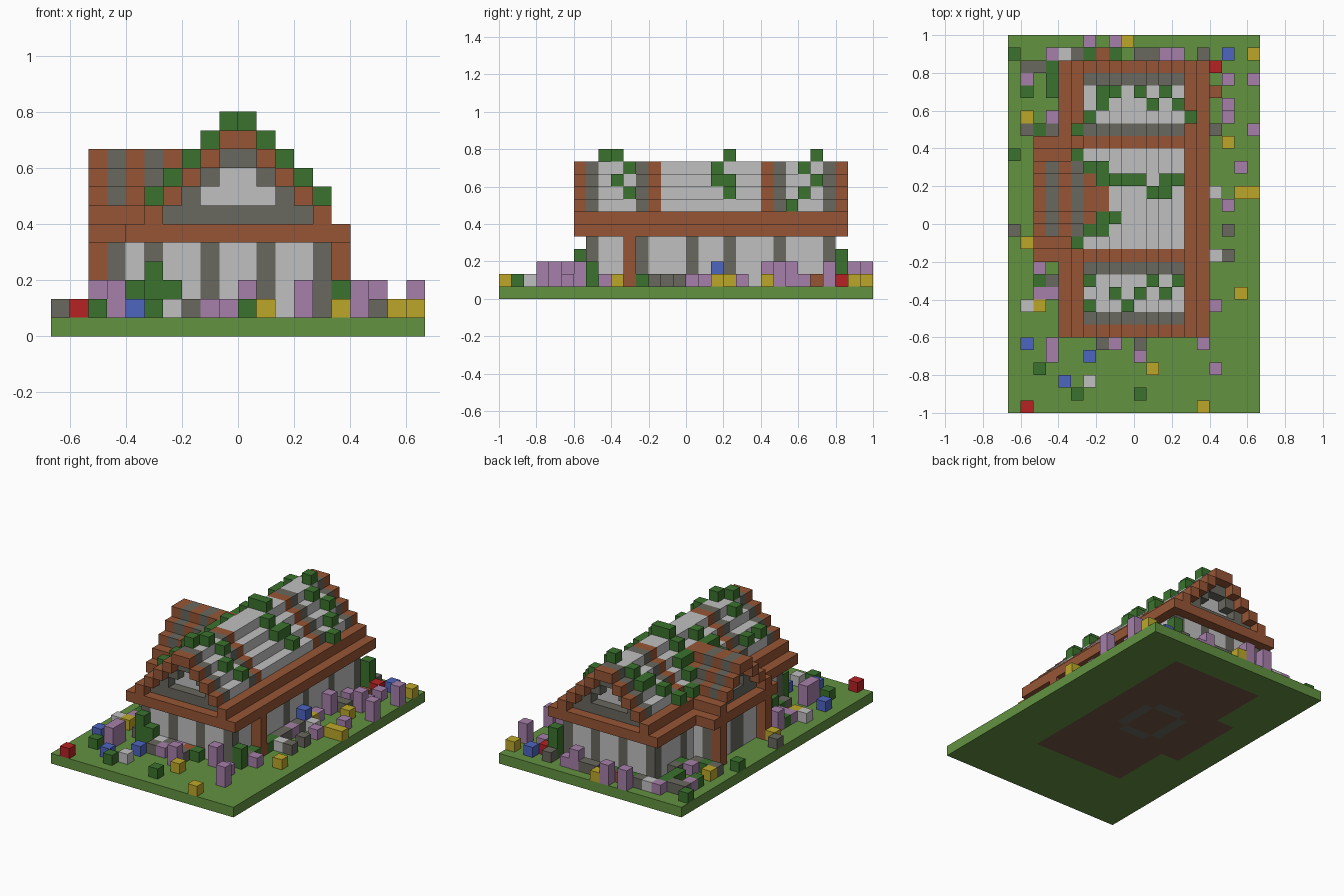
import bpy
import bmesh
from mathutils import Vector

if "Cube" in bpy.data.objects:
    bpy.data.objects.remove(bpy.data.objects["Cube"])

UNIT = 1 / 15  # edge of one block


def linear(c):
    c /= 255
    return c / 12.92 if c < 0.04 else ((c + 0.055) / 1.055) ** 2.4


def material(name, *rgb):
    mat = bpy.data.materials.new(name)
    mat.use_nodes = True
    col = [linear(c) for c in rgb] + [1]
    mat.diffuse_color = col
    bsdf = mat.node_tree.nodes["Principled BSDF"]
    bsdf.inputs["Base Color"].default_value = col
    bsdf.inputs["Roughness"].default_value = 0.9
    return mat


MATS = {
    "grass": material("grass green", 98, 146, 64),
    "brown": material("timber brown", 150, 85, 53),
    "grey": material("stone grey", 104, 103, 94),
    "light": material("plaster light grey", 192, 192, 192),
    "green": material("leaf green", 59, 114, 46),
    "purple": material("blossom purple", 166, 128, 170),
    "yellow": material("blossom yellow", 188, 167, 42),
    "blue": material("blossom blue", 77, 101, 192),
    "red": material("blossom red", 182, 34, 36),
    "floor": material("floor dark brown", 118, 88, 70),
}

blocks = {}  # block position -> (part, colour)


def fill(part, colour, xs, ys, zs):
    """Fill a cuboid of blocks; each span is a (first, last) pair or one index."""
    spans = [(s, s) if isinstance(s, int) else s for s in (xs, ys, zs)]
    (x0, x1), (y0, y1), (z0, z1) = spans
    for x in range(x0, x1 + 1):
        for y in range(y0, y1 + 1):
            for z in range(z0, z1 + 1):
                blocks[x, y, z] = (part, colour)


def both_x(x):
    return (x, -1 - x)


def both_y(y):
    return (y, 3 - y)


# Ground plate with the floor and hearth ring let into it
fill("ground", "grass", (-10, 9), (-15, 14), 0)
fill("floor", "floor", (-5, 4), (-8, 11), 0)
fill("floor", "floor", (-7, -6), (-2, 5), 0)
fill("hearth", "grey", (-3, 1), (0, 3), 0)
fill("hearth", "grey", (-2, 0), (-1, 4), 0)
fill("floor", "floor", (-2, 0), (0, 3), 0)

# Main walls with stone posts
for y in both_y(-8):
    fill("main_walls", "light", (-5, 4), y, (1, 4))
    for x in both_x(1) + both_x(4):
        fill("wall_posts", "grey", x, y, (1, 4))
for x in both_x(4):
    fill("main_walls", "light", x, (-7, 10), (1, 4))
    for y in both_y(-4) + both_y(0):
        fill("wall_posts", "grey", x, y, (1, 4))
fill("side_post", "brown", 5, -5, (1, 4))

# Wing walls, door and porch posts
for y in both_y(-2):
    fill("wing_walls", "light", -6, y, (1, 4))
    fill("wing_posts", "grey", -7, y, (1, 4))
    fill("porch_posts", "brown", -8, y, (1, 4))
fill("wing_walls", "light", -7, (-1, 4), (1, 4))
fill("wing_door", "grey", -7, (1, 2), (1, 4))


# Main roof: stepped slopes, striped along the ridge
def roof_colour(y):
    if y in both_y(-9) + both_y(-3):
        return "brown"
    if y in both_y(-8) + both_y(-4):
        return "grey"
    return "light"


for y in range(-9, 13):
    for step in range(6):
        for x in both_x(step):
            colour = "brown" if step > 3 else roof_colour(y)
            fill("main_roof", colour, x, y, 10 - step)
for x in both_x(4):
    fill("roof_plate", "brown", x, (-9, 12), 5)

# Main gables: eave beam, stone arch and plaster infill
for outer, middle, inner in ((-9, -8, -7), (12, 11, 10)):
    fill("eave_beam", "brown", (-6, 5), outer, 5)
    fill("eave_beam", "brown", (-5, 4), middle, 5)
    fill("gable_sill", "grey", (-4, 3), middle, 6)
    for step in range(4):
        for x in both_x(step):
            fill("gable_arch", "grey", x, middle, 9 - step)
    fill("gable_infill", "light", (-3, 2), inner, 7)
    fill("gable_infill", "light", (-2, 1), inner, 8)

# Wing roof: runs into the main slope, striped in brown and grey
for step in range(5):
    z = 9 - step
    for y in both_y(1 - step):
        for x in range(-8, z - 11):
            striped = z > 6 and x % 2 and x != -3
            fill("wing_roof", "grey" if striped else "brown", x, y, z)
        if step < 3:
            fill("wing_gable_arch", "grey", -7, y, z - 1)
fill("wing_beam", "brown", -8, (-3, 6), 5)
fill("wing_beam", "brown", -7, (-2, 5), 5)
fill("wing_sill", "grey", -7, (-1, 4), 6)
fill("wing_infill", "light", -6, (0, 3), 7)
fill("wing_infill", "light", -6, (1, 2), 8)


# Garden: each kind of plant or stone is a stack of blocks on the grass
def plant(part, colour, height, *spots):
    for x, y in spots:
        fill(part, colour, x, y, (1, height))


plant("tall_purple_flowers", "purple", 2,
      (-4, 14), (-2, 14), (2, 13), (9, 11), (7, 8), (9, 7), (5, 6), (-8, -4),
      (3, -9), (-7, -10), (-7, -11), (0, -11), (6, -12))
plant("purple_flowers", "purple", 1,
      (-7, 13), (3, 13), (-9, 11), (7, 11), (5, 9), (7, 9), (-7, 8), (5, 4), (8, 4),
      (7, 1), (5, 0), (-8, -6), (-7, -6), (6, -7), (-1, -9), (-2, -10), (5, -10))
plant("yellow_flowers", "yellow", 1,
      (-1, 14), (9, 13), (-9, 8), (7, 6), (5, 3), (8, 2), (9, 2), (-9, -2), (8, -6),
      (-8, -7), (1, -12), (5, -15))
plant("blue_flowers", "blue", 1, (7, 13), (-9, -10), (-4, -11), (-6, -13))
plant("tall_blue_flower", "blue", 2, (5, 2))
plant("red_flowers", "red", 1, (6, 12), (-9, -15))
plant("garden_stones", "grey", 1,
      (-5, 13), (0, 13), (1, 13), (5, 13), (-9, 12), (-8, 12), (-6, 9), (-9, 7),
      (-7, 7), (5, 7), (6, 7), (5, 1), (-10, -1), (5, -1), (7, -1), (5, -2), (7, -3),
      (-7, -5), (5, -7), (-6, -8), (-2, -9), (-3, -10), (0, -10))
plant("pale_stones", "light", 1,
      (-6, 13), (6, 2), (6, -3), (-9, -7), (-3, -9), (-4, -13))
plant("planters", "brown", 1, (-3, 13), (6, 10), (0, -9))
plant("bushes", "green", 1,
      (-10, 13), (-4, 13), (-2, 13), (-7, 12), (-7, 11), (-9, 10), (-7, 10), (-6, 8),
      (-8, 7), (-10, 5), (5, -3), (-6, -4), (5, -4), (-8, -5), (5, -6), (-6, -7),
      (1, -9), (-8, -12), (-5, -14), (0, -14))
plant("tall_bushes", "green", 2, (-6, -6), (5, -8), (-4, -9))
plant("climbers", "green", 3, (5, 12), (-5, -9))

# Roof moss: one block on top of the roof, listed row by row
MOSS = {
    10: (-3, -2, 0, 2), 9: (-3, 1, 3), 8: (-4, 4), 7: (-5,), 5: (-5,), 4: (-4, -3),
    3: (-3, -2, -1, 0, 2, 3), 2: (1, 2), 0: (-3, -2), -1: (-4, -3), -2: (-5,),
    -5: (-4, 1, 3), -6: (-2, 0, 2), -7: (-4, -1),
}
for y, xs in MOSS.items():
    for x in xs:
        top = max(bz for bx, by, bz in blocks if (bx, by) == (x, y))
        fill("roof_moss", "green", x, y, top + 1)

# Turn each part into a mesh of its exposed block faces
AXES = [Vector((1, 0, 0)), Vector((0, 1, 0)), Vector((0, 0, 1))]
parts = {}
for cell, (part, colour) in blocks.items():
    parts.setdefault(part, []).append((cell, colour))
for part, cells in parts.items():
    mesh = bpy.data.meshes.new(part)
    colours = sorted({c for _, c in cells})
    for c in colours:
        mesh.materials.append(MATS[c])
    bm = bmesh.new()
    for cell, colour in cells:
        centre = Vector(cell) + Vector((0.5, 0.5, 0.5))
        for i, axis in enumerate(AXES):
            for sign in (1, -1):
                n = axis * sign
                if tuple(int(a + b) for a, b in zip(cell, n)) in blocks:
                    continue
                u, v = AXES[(i + 1) % 3] * sign / 2, AXES[(i + 2) % 3] / 2
                mid = centre + n / 2
                ring = (mid - u - v, mid + u - v, mid + u + v, mid - u + v)
                face = bm.faces.new([bm.verts.new(p * UNIT) for p in ring])
                face.material_index = colours.index(colour)
    bmesh.ops.remove_doubles(bm, verts=bm.verts, dist=UNIT / 100)
    bm.to_mesh(mesh)
    bm.free()
    bpy.context.collection.objects.link(bpy.data.objects.new(part, mesh))
